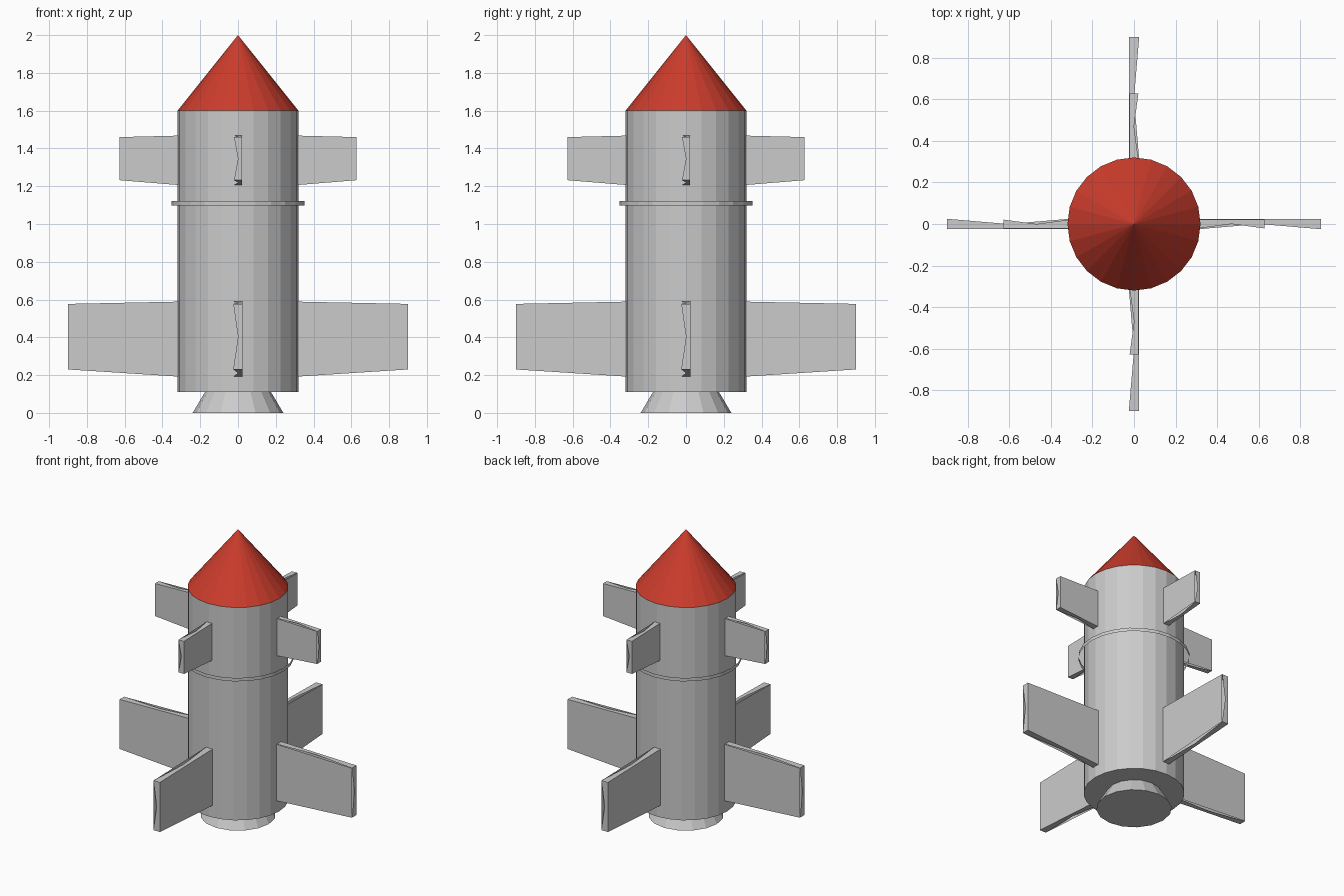
import bpy, math
from mathutils import Matrix

if "Cube" in bpy.data.objects:
    bpy.data.objects.remove(bpy.data.objects["Cube"])


def frustum(name, r_bottom, r_top, z0, z1, sides=24, cap='NGON'):
    bpy.ops.mesh.primitive_cone_add(vertices=sides, radius1=r_bottom, radius2=r_top,
                                    depth=z1 - z0, end_fill_type=cap,
                                    location=(0, 0, (z0 + z1) / 2))
    ob = bpy.context.object
    ob.name = name
    return ob


def fin(name, angle, x0, x1, root, tip, t):
    # two tapered plates; the rim faces are folded strips with a notch along one side
    verts = [(x, y, z) for k in (0, 1) for x, z in ((x0, root[k]), (x1, tip[k])) for y in (-t, t)]
    faces = [(0, 2, 6, 4), (1, 5, 7, 3)]
    for a, b, c, d in ((0, 1, 2, 3), (4, 5, 6, 7), (2, 3, 6, 7), (0, 1, 4, 5)):
        faces += [(a, b, d), (b, c, d)]
    mesh = bpy.data.meshes.new(name)
    mesh.from_pydata(verts, [], faces)
    mesh.transform(Matrix.Rotation(angle, 4, 'Z'))
    ob = bpy.data.objects.new(name, mesh)
    bpy.context.collection.objects.link(ob)


# hull, nozzle and the open band around the hull
frustum("hull", 0.32, 0.32, 0.11, 1.6)
frustum("nozzle", 0.24, 0.175, 0.0, 0.11, sides=16)
frustum("band", 0.352, 0.352, 1.098, 1.122, cap='NOTHING')

# red nose cone
nose = frustum("nose_cone", 0.32, 0.0, 1.6, 2.0)
red = bpy.data.materials.new("red")
red.diffuse_color = (0.6, 0.045, 0.025, 1)
red.use_nodes = True
red.node_tree.nodes["Principled BSDF"].inputs["Base Color"].default_value = red.diffuse_color
nose.data.materials.append(red)

# four large tail fins and four small upper fins
for i in range(4):
    a = i * math.pi / 2
    fin(f"tail_fin_{i + 1}", a, 0.31, 0.9, (0.192, 0.589), (0.23, 0.577), 0.025)
    fin(f"upper_fin_{i + 1}", a, 0.31, 0.628, (1.206, 1.468), (1.232, 1.46), 0.021)
